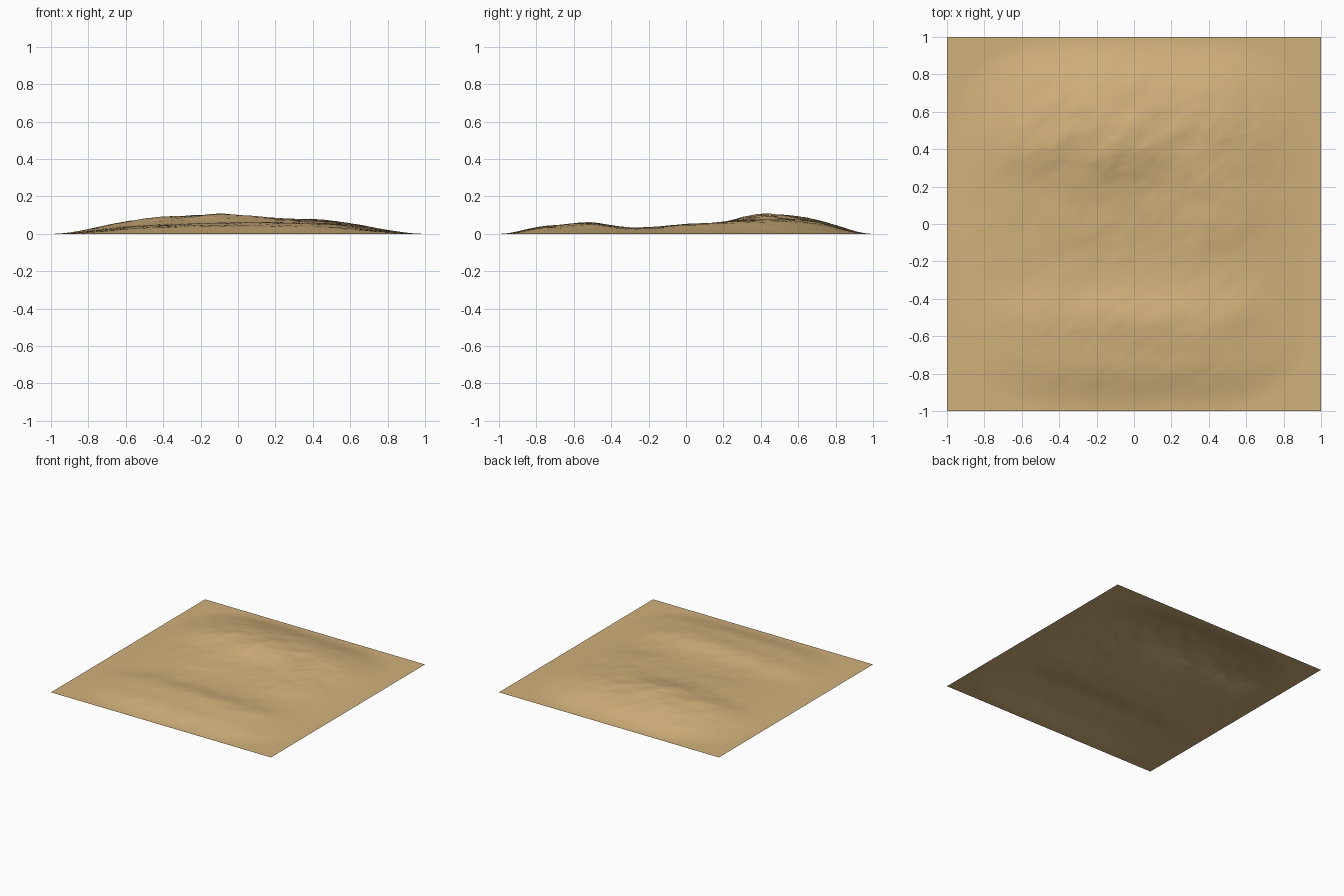
import bpy, bmesh, math
from mathutils import Vector, noise

if "Cube" in bpy.data.objects:
    bpy.data.objects.remove(bpy.data.objects["Cube"])

# Broad relief: control heights (in hundredths) before the edges are faded out
XS = (-0.8, -0.4, -0.1, 0.2, 0.45, 0.8)
RELIEF = {
    0.90: (15, 16, 16, 14, 13, 11),
    0.60: (11, 12, 13.5, 11, 10.5, 9),
    0.45: (10.5, 10.5, 12.2, 9.3, 9.3, 8),
    0.20: (6, 6, 5.8, 6, 8.5, 7),
    0.00: (4.5, 4.2, 4.2, 4.7, 5.2, 5),
    -0.25: (3, 3, 3, 3.3, 3.7, 3.8),
    -0.60: (5.5, 6.5, 7, 7.3, 7.3, 6),
    -0.90: (11, 13, 14, 14.5, 14, 12),
}
SIGMA = 0.13


def weight(d):
    return math.exp(-d * d / (2 * SIGMA * SIGMA))


def broad_height(x, y):
    total = norm = 0.0
    for ry, row in RELIEF.items():
        wy = weight(y - ry)
        for rx, h in zip(XS, row):
            w = wy * weight(x - rx)
            total += w * h
            norm += w
    return total / norm / 100


def edge_fade(x, y):
    d = min(1.0, math.sqrt(x ** 4 + y ** 4))
    return 1 - d * d * (3 - 2 * d)


def height(x, y):
    # rugged detail, stretched along the diagonal and stronger on high ground
    p = Vector(((x + y) * 1.9, (y - x) * 3.0, 0.37))
    detail = noise.fractal(p, 0.9, 2.0, 6)
    return max(0.0, broad_height(x, y) * edge_fade(x, y) * (1 + 0.12 * detail))


# Terrain sheet
bm = bmesh.new()
bmesh.ops.create_grid(bm, x_segments=127, y_segments=127, size=1.0)
for v in bm.verts:
    v.co.z = height(v.co.x, v.co.y)
for f in bm.faces:
    f.smooth = True
mesh = bpy.data.meshes.new("terrain")
bm.to_mesh(mesh)
bm.free()
terrain = bpy.data.objects.new("terrain", mesh)
bpy.context.collection.objects.link(terrain)

# Sand colour
sand = bpy.data.materials.new("sand")
sand.diffuse_color = (0.64, 0.44, 0.20, 1)
sand.use_nodes = True
sand.node_tree.nodes["Principled BSDF"].inputs["Base Color"].default_value = sand.diffuse_color
mesh.materials.append(sand)
